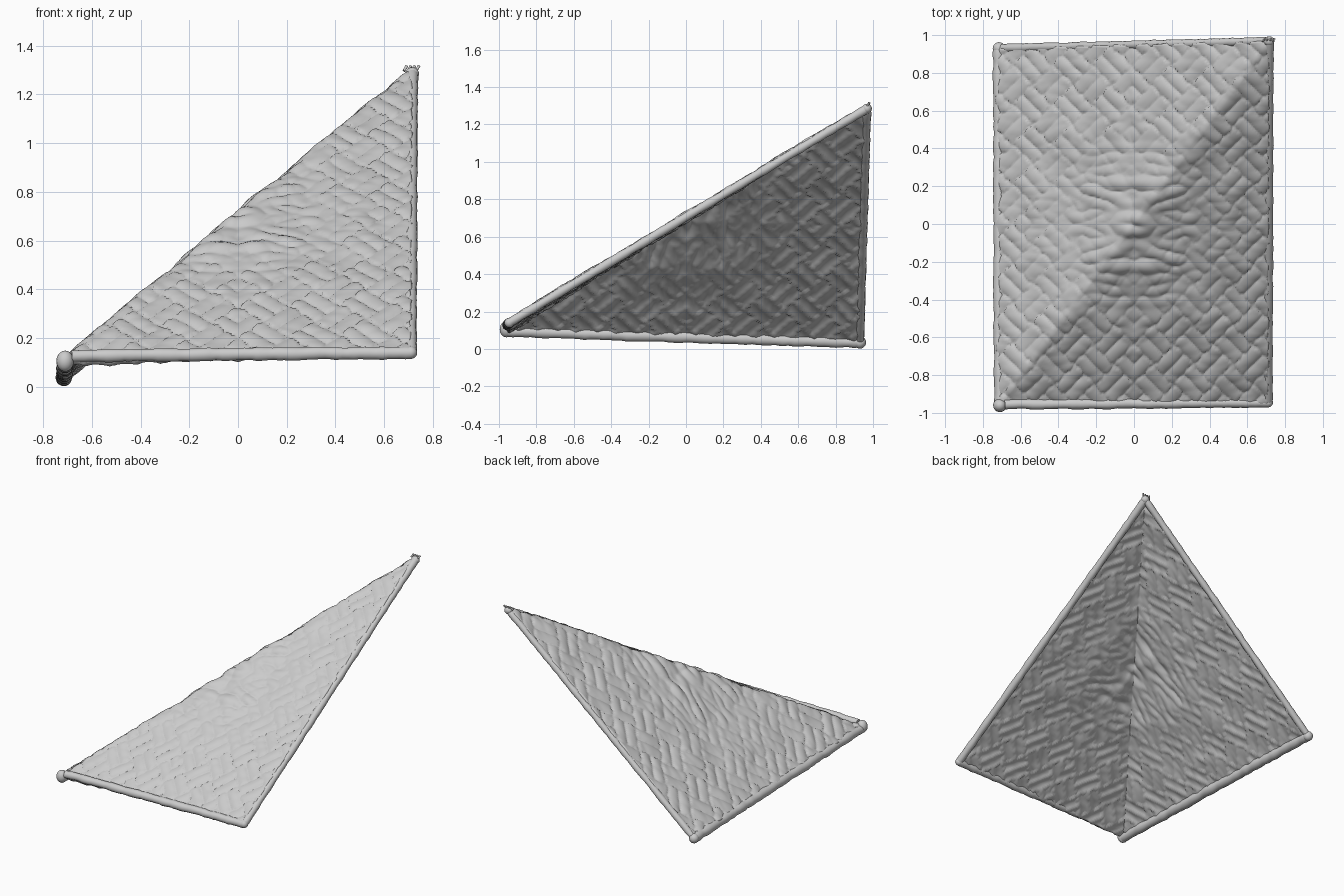
import bpy, bmesh, math, random
from mathutils import Vector, noise

random.seed(4)
if "Cube" in bpy.data.objects:
    bpy.data.objects.remove(bpy.data.objects["Cube"])

# One plain grey clay-like colour
grey = bpy.data.materials.new("light_grey")
grey.use_nodes = True
grey.diffuse_color = (0.6, 0.6, 0.6, 1)
grey.node_tree.nodes["Principled BSDF"].inputs["Base Color"].default_value = (0.6, 0.6, 0.6, 1)

# Corners of the sheet folded along the line from foot to peak
FOOT = Vector((-0.71, -0.955, 0.095))
FRONT = Vector((0.71, -0.945, 0.14))
BACK = Vector((-0.715, 0.93, 0.035))
PEAK = Vector((0.715, 0.968, 1.285))
N_FRONT = (FRONT - FOOT).cross(PEAK - FOOT).normalized()
N_SIDE = (PEAK - FOOT).cross(BACK - FOOT).normalized()
N_RIDGE = (N_FRONT + N_SIDE).normalized()


def weave(x, y):
    """Height of a diagonal basket weave, mirrored about the middle, with crumples."""
    x, y = abs(x), abs(y)
    w = 0.105
    u, v = (x + y) / w, (x - y) / w
    over = (math.floor(u / 2) + math.floor(v / 2)) % 2
    strand = abs(math.sin(math.pi * (u if over else v))) ** 0.5
    p = Vector((x, y, 0))
    lump = noise.noise(p * 5) * 0.012
    crease = abs(noise.noise(Vector((x * 7, y * 16, 3)))) * 0.03
    calm = min(1, 1.5 * math.hypot(x, y))
    return 0.015 * strand * calm + lump + crease * (1.2 - calm) - 0.005


def folded_sheet(n=170):
    bm = bmesh.new()
    grid = []
    for j in range(n + 1):
        row = []
        for i in range(n + 1):
            s, t = i / n, j / n
            if i >= j:
                p = FOOT + (FRONT - FOOT) * (s - t) + (PEAK - FOOT) * t
            else:
                p = FOOT + (BACK - FOOT) * (t - s) + (PEAK - FOOT) * s
            normal = N_RIDGE if i == j else N_FRONT if i > j else N_SIDE
            row.append(bm.verts.new(p + normal * weave(p.x, p.y)))
        grid.append(row)
    for j in range(n):
        for i in range(n):
            a, b = grid[j][i], grid[j][i + 1]
            c, d = grid[j + 1][i + 1], grid[j + 1][i]
            if i == j:
                bm.faces.new((a, b, c))
                bm.faces.new((a, c, d))
            else:
                bm.faces.new((a, b, c, d))
    mesh = bpy.data.meshes.new("folded_woven_sheet")
    bm.to_mesh(mesh)
    bm.free()
    obj = bpy.data.objects.new("folded_woven_sheet", mesh)
    bpy.context.collection.objects.link(obj)
    mesh.materials.append(grey)
    thick = obj.modifiers.new("thickness", 'SOLIDIFY')
    thick.thickness = 0.03
    thick.offset = 0
    mesh.shade_smooth()
    return obj


def rolled_edge(name, a, b, radius, wobble=0.004, count=60):
    """Slightly lumpy round hem along one edge."""
    curve = bpy.data.curves.new(name, 'CURVE')
    curve.dimensions = '3D'
    curve.bevel_depth = radius
    curve.bevel_resolution = 3
    curve.use_fill_caps = True
    line = curve.splines.new('POLY')
    line.points.add(count - 1)
    for k, point in enumerate(line.points):
        p = a.lerp(b, k / (count - 1))
        p += noise.noise_vector(p * 9) * wobble
        point.co = (*p, 1)
        point.radius = 1 + random.uniform(-0.09, 0.09)
    line.use_smooth = True
    curve.materials.append(grey)
    obj = bpy.data.objects.new(name, curve)
    bpy.context.collection.objects.link(obj)


def lump(name, place, radius, stretch):
    bpy.ops.mesh.primitive_uv_sphere_add(segments=16, ring_count=10, radius=radius, location=place)
    obj = bpy.context.object
    obj.name = name
    obj.scale = stretch
    obj.data.materials.append(grey)
    bpy.ops.object.shade_smooth()


folded_sheet()

# Hems around the four open sides
rolled_edge("front_hem", FOOT.lerp(FRONT, 0.02) + Vector((0, 0, 0.03)), FRONT, 0.027)
rolled_edge("left_hem", FRONT, PEAK, 0.024, 0.001)
rolled_edge("right_hem", FOOT, BACK, 0.032)
rolled_edge("back_hem", BACK, PEAK, 0.022, 0.002)

# Rounded corners and the frayed tip
lump("foot_knob", FOOT + Vector((0, -0.005, 0.01)), 0.036, (1, 1, 1.2))
lump("front_corner", FRONT, 0.026, (1, 1, 1))
lump("back_corner", BACK, 0.033, (1, 1, 1))
lump("peak_knob", PEAK, 0.026, (1.1, 1, 1))
for k in range(4):
    start = PEAK + Vector((-0.035 + 0.017 * k, 0, 0.012))
    rolled_edge("peak_fray", start, start + Vector((0.012, 0.012, 0.02)), 0.006, 0.002, 4)
